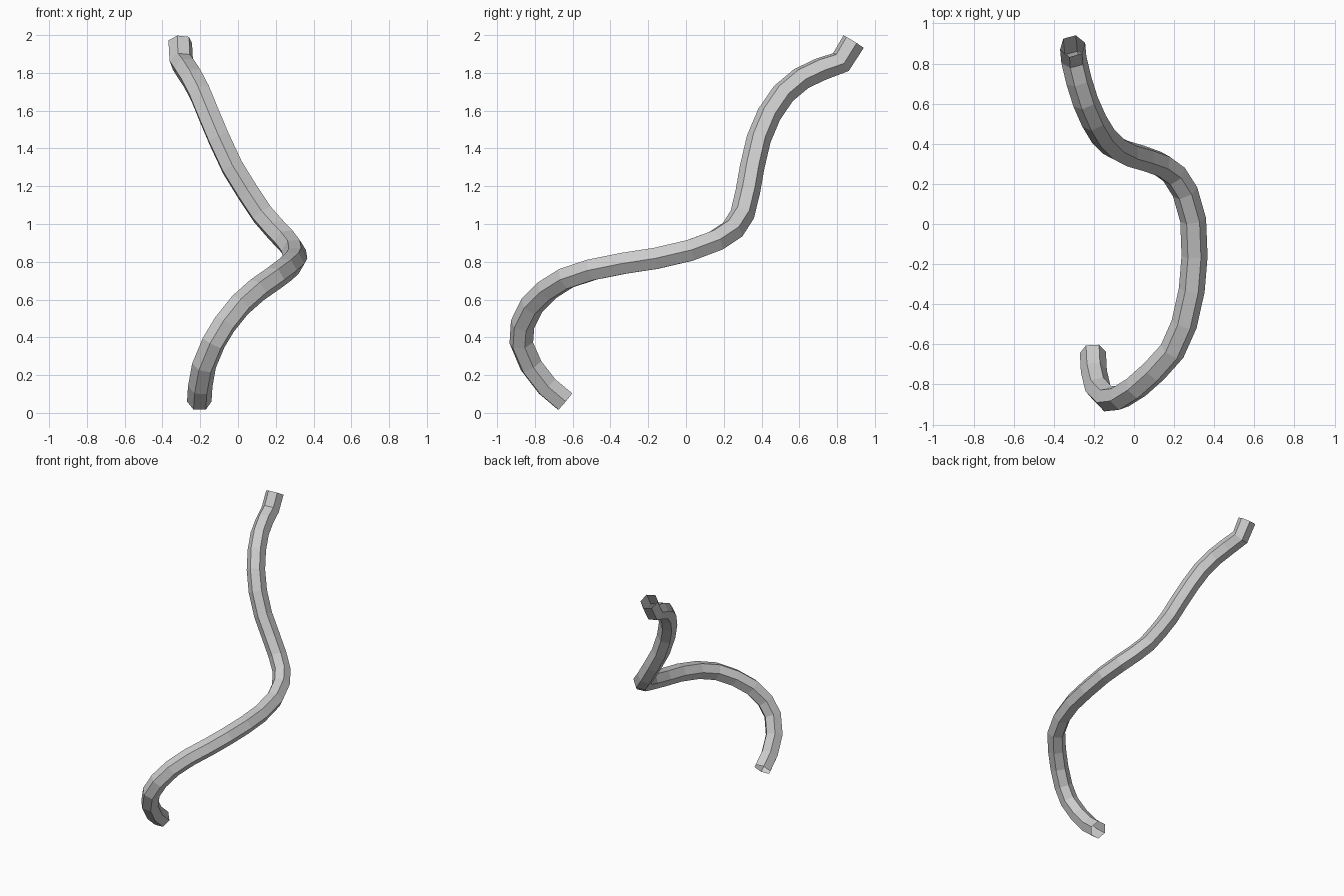
import bpy

# Centre line of the bent tube, bottom end to top end
path = [
    (-.205, -.64, .06), (-.20, -.735, .14), (-.18, -.82, .25), (-.13, -.872, .37),
    (-.07, -.865, .47), (.01, -.815, .57), (.10, -.735, .65), (.19, -.635, .713),
    (.25, -.50, .758), (.288, -.33, .792), (.302, -.16, .818), (.295, .02, .86),
    (.255, .16, .912), (.20, .247, .97), (.13, .298, 1.05), (.05, .327, 1.17),
    (-.03, .35, 1.30), (-.10, .385, 1.45), (-.155, .44, 1.58), (-.20, .515, 1.69),
    (-.242, .61, 1.77), (-.275, .715, 1.82), (-.30, .82, 1.857), (-.306, .887, 1.965),
]

# Open-ended six-sided tube swept along the centre line
curve = bpy.data.curves.new("bent_tube", "CURVE")
curve.dimensions = "3D"
curve.twist_mode = "MINIMUM"
curve.bevel_depth = 0.065
curve.bevel_resolution = 1
spline = curve.splines.new("POLY")
spline.use_smooth = False
spline.points.add(len(path) - 1)
for point, co in zip(spline.points, path):
    point.co = (*co, 1)

tube = bpy.data.objects.new("bent_tube", curve)
bpy.context.collection.objects.link(tube)
